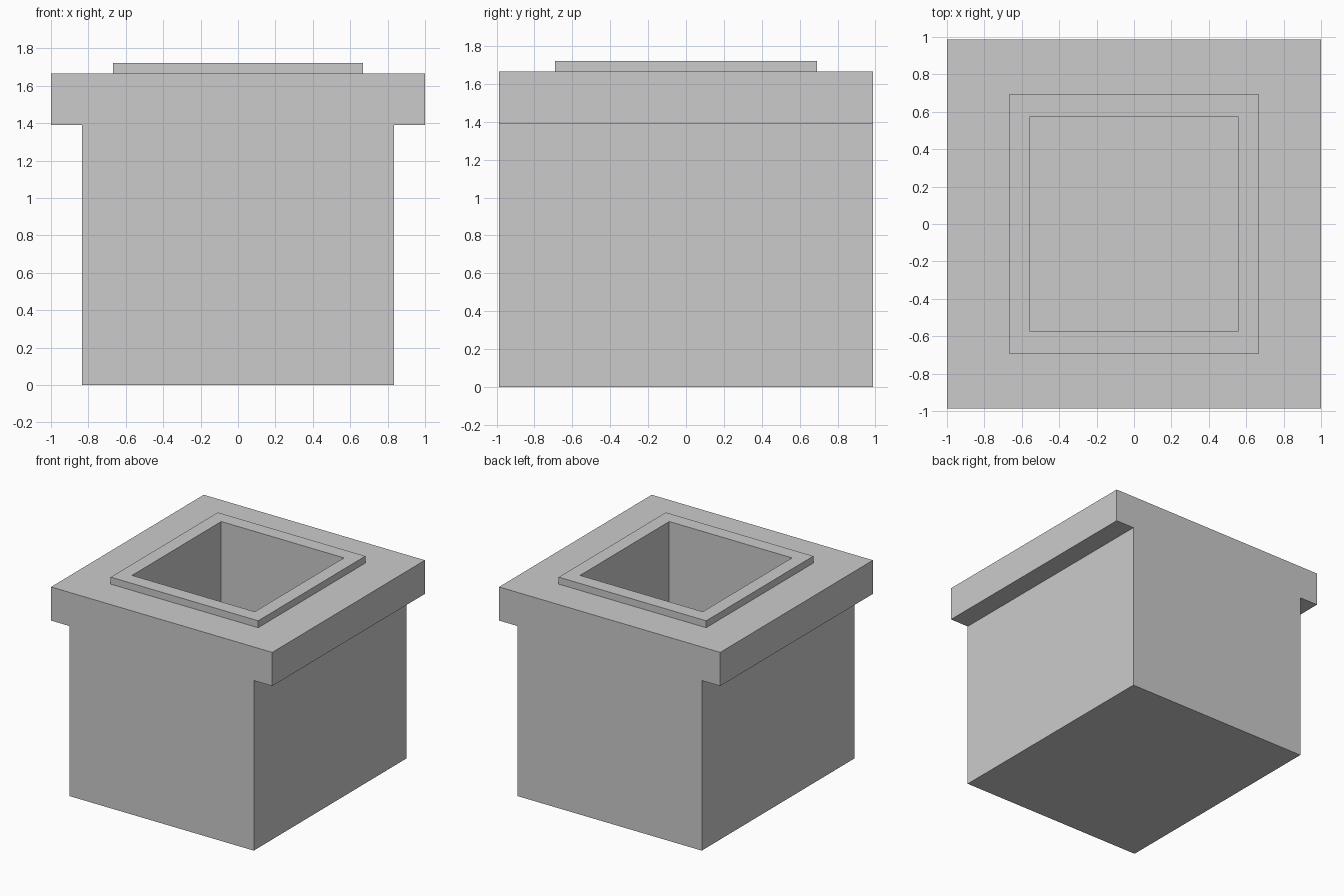
import bpy, bmesh

if "Cube" in bpy.data.objects:
    bpy.data.objects.remove(bpy.data.objects["Cube"])

HALF_Y = 0.986
COLLAR_Z, TOP_Z, RIM_Z, FLOOR_Z = 1.39, 1.665, 1.722, 0.02


def prism(name, outline, y):
    """Extrude an x-z outline from -y to +y."""
    bm = bmesh.new()
    face = bm.faces.new([bm.verts.new((x, -y, z)) for x, z in outline])
    moved = bmesh.ops.extrude_face_region(bm, geom=[face])["geom"]
    bmesh.ops.translate(bm, vec=(0, 2 * y, 0),
                        verts=[v for v in moved if isinstance(v, bmesh.types.BMVert)])
    bmesh.ops.recalc_face_normals(bm, faces=bm.faces)
    mesh = bpy.data.meshes.new(name)
    bm.to_mesh(mesh)
    bm.free()
    obj = bpy.data.objects.new(name, mesh)
    bpy.context.collection.objects.link(obj)
    return obj


def block(name, x, y, z0, z1):
    return prism(name, [(-x, z0), (x, z0), (x, z1), (-x, z1)], y)


# Body with side ledges: one T-shaped profile
right = [(0.833, 0), (0.833, COLLAR_Z), (1, COLLAR_Z), (1, TOP_Z)]
body = prism("body", right + [(-x, z) for x, z in reversed(right)], HALF_Y)

# Raised rim around the opening
rim = block("rim", 0.667, 0.692, TOP_Z, RIM_Z)

# Square well cut through the rim and down to a thin floor
cutter = block("well_cutter", 0.555, 0.576, FLOOR_Z, 2)
for part in (body, rim):
    mod = part.modifiers.new("well", 'BOOLEAN')
    mod.operation = 'DIFFERENCE'
    mod.solver = 'EXACT'
    mod.object = cutter
    bpy.context.view_layer.objects.active = part
    bpy.ops.object.modifier_apply(modifier=mod.name)
bpy.data.objects.remove(cutter)
